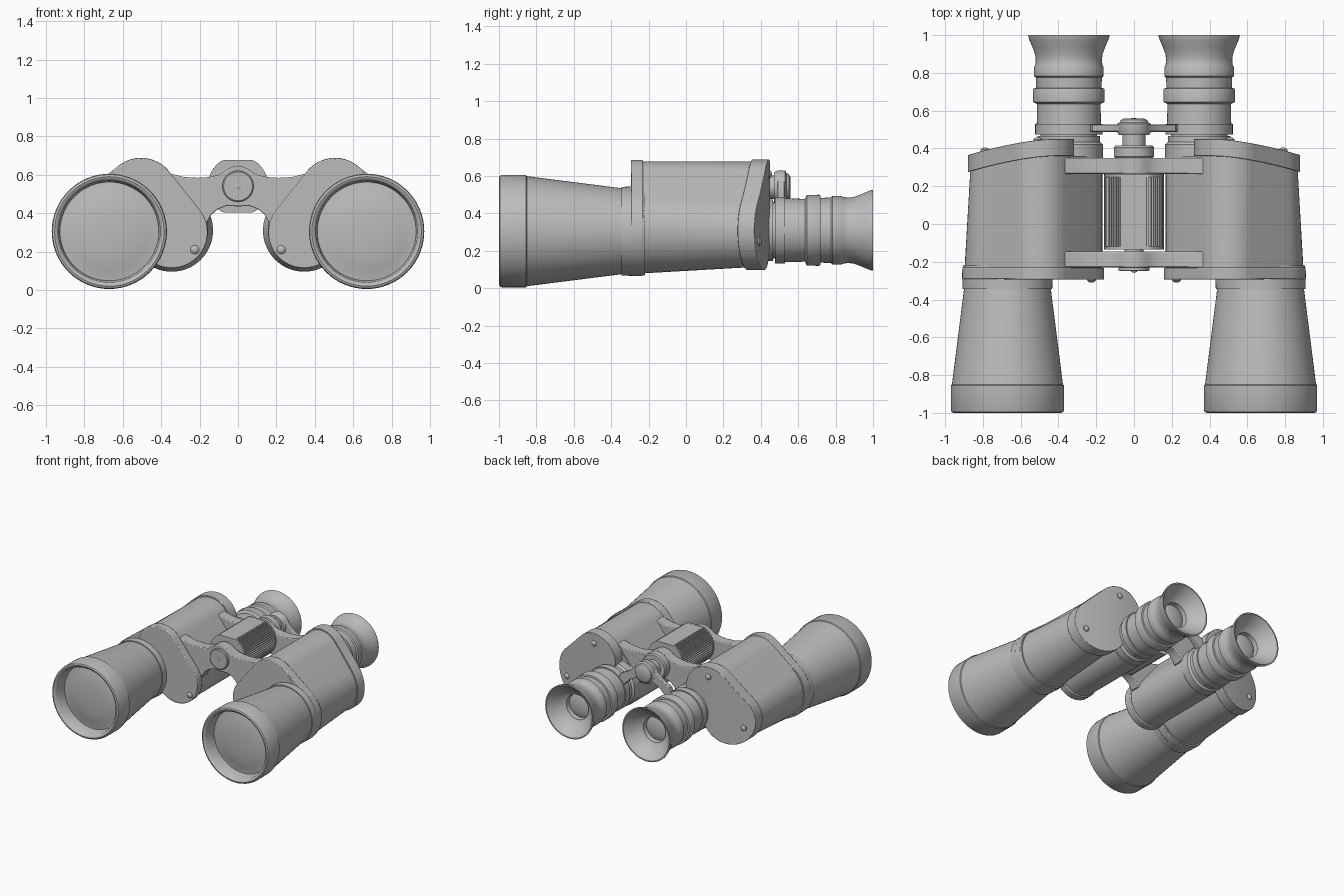
import bpy, bmesh, math
from math import sin, cos, pi

if "Cube" in bpy.data.objects:
    bpy.data.objects.remove(bpy.data.objects["Cube"])

grey = bpy.data.materials.new("body_grey")
grey.diffuse_color = (0.5, 0.5, 0.5, 1)
grey.use_nodes = True
grey.node_tree.nodes["Principled BSDF"].inputs["Base Color"].default_value = grey.diffuse_color


def finish(name, bm, mirror=False, bevel=0):
    bmesh.ops.recalc_face_normals(bm, faces=bm.faces)
    me = bpy.data.meshes.new(name)
    bm.to_mesh(me)
    bm.free()
    me.materials.append(grey)
    ob = bpy.data.objects.new(name, me)
    bpy.context.collection.objects.link(ob)
    if bevel:
        b = ob.modifiers.new("bevel", 'BEVEL')
        b.width, b.segments, b.limit_method = bevel, 2, 'ANGLE'
        b.angle_limit = math.radians(50)
    if mirror:
        ob.modifiers.new("mirror", 'MIRROR')
    return ob


def loft(sections):
    """Skin rings of (x, z) points placed at each y, capped at both ends."""
    bm = bmesh.new()
    rings = [[bm.verts.new((x, y, z)) for x, z in pts] for y, pts in sections]
    n = len(rings[0])
    for a, b in zip(rings, rings[1:]):
        for i in range(n):
            bm.faces.new((a[i], a[(i + 1) % n], b[(i + 1) % n], b[i]))
    bm.faces.new(rings[0])
    bm.faces.new(rings[-1])
    return bm


def circle(x, z, r, n=64):
    return [(x + r * cos(2 * pi * i / n), z + r * sin(2 * pi * i / n)) for i in range(n)]


def lathe(name, x, z, profile, mirror=False, n=64):
    """Turned part along y from (y, radius) pairs."""
    return finish(name, loft([(y, circle(x, z, r, n)) for y, r in profile]), mirror)


def lobes(c1, c2, n=28):
    """Outline wrapped tightly around two circles (x, z, r)."""
    dx, dz = c2[0] - c1[0], c2[1] - c1[1]
    a, b = math.atan2(dz, dx), math.acos((c1[2] - c2[2]) / math.hypot(dx, dz))
    pts = []
    for (x, z, r), t0, t1 in ((c1, a + b, a + 2 * pi - b), (c2, a - b, a + b)):
        for i in range(n + 1):
            t = t0 + (t1 - t0) * i / n
            pts.append((x + r * cos(t), z + r * sin(t)))
    return pts


def plate(name, half, y0, y1, bevel=0.006):
    """Symmetric plate from the right half of its outline."""
    pts = half + [(-x, z) for x, z in reversed(half) if x > 0]
    return finish(name, loft([(y0, pts), (y1, pts)]), bevel=bevel)


# Objective barrels: rim, recessed domed lens, taper and collar
lathe("objective_barrel", 0.67, 0.305, [
    (-0.925, 0.02), (-0.922, 0.12), (-0.91, 0.2), (-0.895, 0.25), (-0.895, 0.257),
    (-0.985, 0.265), (-0.997, 0.275), (-1.0, 0.285), (-0.995, 0.296), (-0.985, 0.3),
    (-0.855, 0.3), (-0.85, 0.294), (-0.345, 0.23), (-0.345, 0.237), (-0.25, 0.24),
    (-0.22, 0.235)], True)

# Prism housings: outer and inner pairs of lobes
TOP = (0.505, 0.5)


def inner(g=0):
    return lobes((*TOP, 0.177 + g), (0.345, 0.3, 0.177 + g))


def outer(r, g=0):
    return lobes((*TOP, 0.177 + g), (0.668, 0.308, r + g))


finish("inner_housing", loft([(-0.27, inner()), (0.36, inner())]), True)
finish("outer_housing", loft([(-0.25, outer(0.23)), (0.35, outer(0.195))]), True)
finish("front_rim_inner", loft([(-0.295, inner(0.01)), (-0.232, inner(0.01))]), True, 0.006)
finish("front_rim_outer", loft([(-0.292, outer(0.232, 0.01)), (-0.23, outer(0.231, 0.01))]), True, 0.006)

# Rear housing caps, swept forward toward the outside
cap = loft([(0.36, outer(0.2, 0.011)), (0.45, outer(0.2, 0.011))])
for i in range(14):
    bmesh.ops.bisect_plane(cap, geom=cap.verts[:] + cap.edges[:] + cap.faces[:],
                           plane_co=(0.46 + 0.03 * i, 0, 0), plane_no=(1, 0, 0))


def sweep(x):
    return 0.085 * max(0, (x - 0.42) / 0.46) ** 1.6


for v in cap.verts:
    v.co.y -= sweep(v.co.x)
finish("rear_cap", cap, True, 0.01)

# Screws on the front plates and rear caps
for name, x, z, y, d in (("front_screw", 0.225, 0.21, -0.295, -1),
                         ("rear_top_screw", 0.51, 0.61, 0.45 - sweep(0.51), 1),
                         ("rear_outer_screw", 0.79, 0.25, 0.45 - sweep(0.79), 1)):
    lathe(name, x, z, [(y - d * 0.02, 0.023), (y + d * 0.004, 0.023),
                       (y + d * 0.012, 0.015), (y + d * 0.015, 0.004)], True, 20)

# Eyepieces with ribbed bands, flared cup and lens
lathe("eyepiece", 0.345, 0.31, [
    (0.34, 0.18), (0.42, 0.18), (0.435, 0.165), (0.465, 0.165), (0.465, 0.15),
    (0.475, 0.15), (0.475, 0.178), (0.53, 0.178), (0.53, 0.17), (0.635, 0.168),
    (0.64, 0.178), (0.646, 0.189), (0.71, 0.19), (0.718, 0.186), (0.72, 0.173),
    (0.775, 0.175), (0.783, 0.184), (0.83, 0.184), (0.84, 0.178), (0.87, 0.175),
    (0.9, 0.179), (0.935, 0.192), (0.97, 0.207), (0.99, 0.214), (1.0, 0.215),
    (1.0, 0.205), (0.98, 0.19), (0.94, 0.155), (0.9, 0.115), (0.895, 0.1),
    (0.86, 0.095), (0.865, 0.085), (0.873, 0.05), (0.876, 0.01)], True)

# Hinge arms: central boss blending into wings that meet the housings
arm = [(0, 0.645)]
arm += [(0.105 * sin(t * pi / 180), 0.54 + 0.105 * cos(t * pi / 180)) for t in (15, 30, 45)]
arm += [(0.105, 0.598), (0.15, 0.588), (0.21, 0.584), (0.28, 0.588), (0.37, 0.61),
        (0.37, 0.45), (0.24, 0.33), (0.165, 0.345), (0.14, 0.39), (0.105, 0.42),
        (0.06, 0.438), (0, 0.435)]
plate("front_hinge_arm", arm, -0.23, -0.145)
plate("rear_hinge_arm", arm, 0.265, 0.35)

# Hinge spindle, collar and rear adjusting button
lathe("hinge_spindle", 0, 0.54, [
    (-0.235, 0.012), (-0.25, 0.012), (-0.25, 0.075), (-0.245, 0.081), (-0.225, 0.081),
    (-0.225, 0.05), (0.35, 0.05), (0.35, 0.1), (0.358, 0.106), (0.405, 0.106),
    (0.415, 0.098), (0.415, 0.062), (0.47, 0.062), (0.47, 0.08), (0.485, 0.088),
    (0.53, 0.09), (0.538, 0.075), (0.55, 0.07), (0.558, 0.055), (0.56, 0.01)])
lathe("spindle_pin", 0, 0.54, [(-0.24, 0.015), (-0.253, 0.015), (-0.256, 0.008)], n=16)

# Knurled focus drum with flats above and below
teeth = 60
ring = []
for i in range(teeth * 4):
    r = 0.158 if i % 4 < 2 else 0.148
    t = 2 * pi * i / (teeth * 4)
    ring.append((r * cos(t), 0.54 + max(-0.135, min(0.135, r * sin(t)))))
finish("focus_drum", loft([(-0.125, ring), (0.255, ring)]))
for name, y in (("front_drum_rim", -0.134), ("rear_drum_rim", 0.25)):
    pts = [(x, 0.54 + max(-0.136, min(0.136, z - 0.54))) for x, z in circle(0, 0.54, 0.158)]
    finish(name, loft([(y, pts), (y + 0.014, pts)]))

# Bridge linking the eyepieces to the focus rod
plate("eyepiece_bridge", [(0, 0.61), (0.06, 0.6), (0.1, 0.555), (0.15, 0.51), (0.22, 0.475),
                          (0.25, 0.39), (0.19, 0.39), (0.13, 0.45), (0.07, 0.48), (0, 0.485)],
      0.488, 0.528, 0.005)

bpy.ops.object.select_all(action='SELECT')
bpy.context.view_layer.objects.active = bpy.data.objects["eyepiece"]
bpy.ops.object.shade_smooth_by_angle(angle=math.radians(35))
